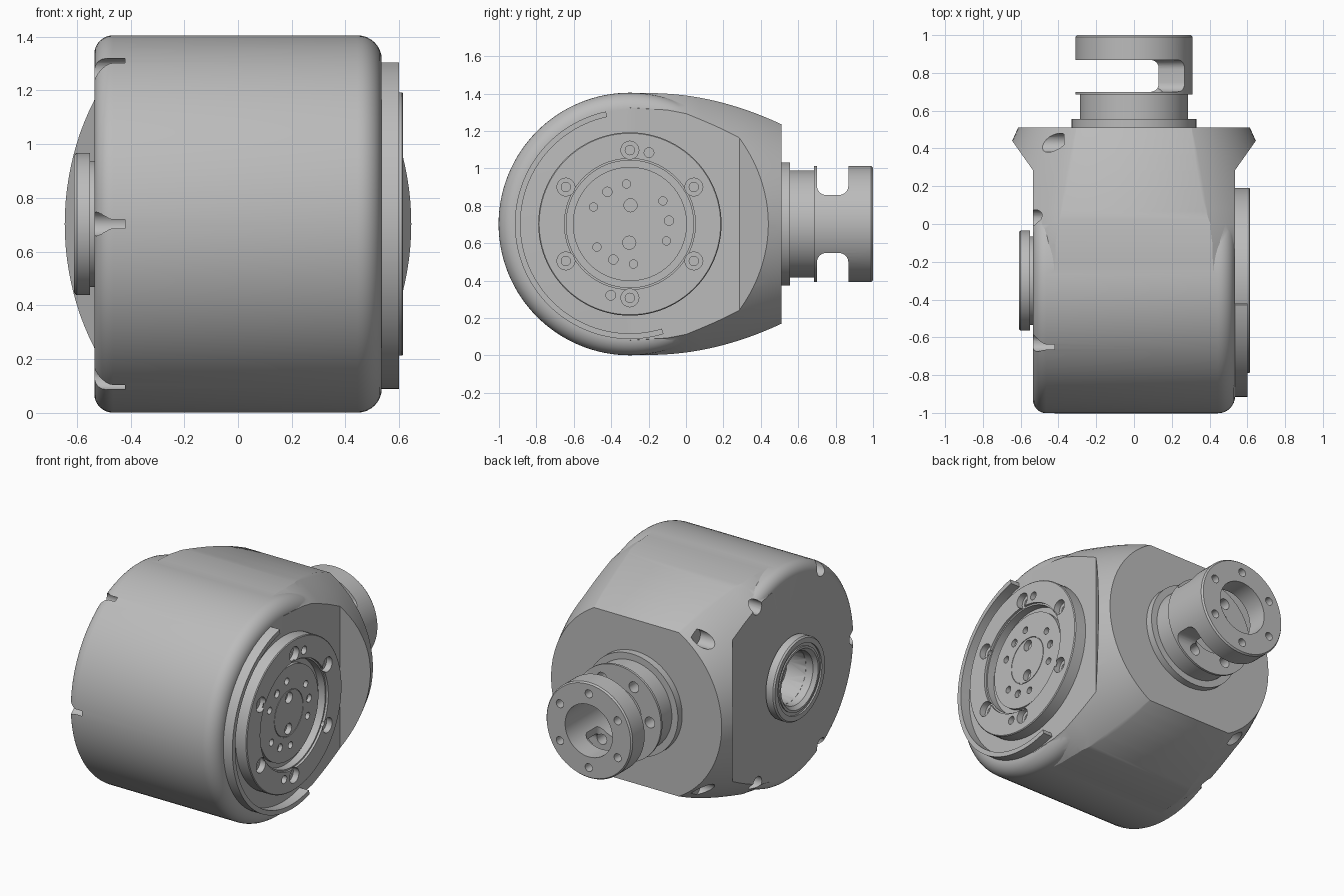
import bpy, bmesh, math
from math import sin, cos, pi, radians
from mathutils import Vector

cube = bpy.data.objects.get("Cube")
if cube:
    bpy.data.objects.remove(cube, do_unlink=True)

grey = bpy.data.materials.new("machined grey")
grey.use_nodes = True
grey.diffuse_color = (0.5, 0.5, 0.5, 1)
grey.node_tree.nodes["Principled BSDF"].inputs["Base Color"].default_value = (0.5, 0.5, 0.5, 1)

MID = 0.703            # height of both axes
DRUM = (-0.3, MID)     # y, z of the drum axis
NECK = (0, MID)        # x, z of the output axis
SIDE = 0.535           # half width of the drum


def place(axis, a, b, h):
    return Vector({"x": (h, a, b), "y": (a, h, b), "z": (a, b, h)}[axis])


def lathe(bm, axis, centre, profile, segs=96):
    """Revolve (radius, height) points; closed as a loop if it misses the axis."""
    rings = []
    for r, h in profile:
        n = segs if r > 0 else 1
        rings.append([bm.verts.new(place(axis, centre[0] + r * cos(2 * pi * i / segs),
                                         centre[1] + r * sin(2 * pi * i / segs), h)) for i in range(n)])
    pairs = list(zip(rings, rings[1:]))
    if profile[0][0] > 0:
        pairs.append((rings[-1], rings[0]))
    for p, q in pairs:
        for i in range(segs):
            j = i + 1
            corners = [p[i % len(p)], p[j % len(p)], q[j % len(q)], q[i % len(q)]]
            bm.faces.new(list(dict.fromkeys(corners)))


def prism(bm, axis, points, h0, h1):
    low = [bm.verts.new(place(axis, a, b, h0)) for a, b in points]
    high = [bm.verts.new(place(axis, a, b, h1)) for a, b in points]
    bm.faces.new(low)
    bm.faces.new(high[::-1])
    for i in range(len(low)):
        j = (i + 1) % len(low)
        bm.faces.new([low[i], low[j], high[j], high[i]])


def arc(centre, r, start, end, steps):
    return [(centre[0] + r * cos(radians(start + (end - start) * i / steps)),
             centre[1] + r * sin(radians(start + (end - start) * i / steps))) for i in range(steps + 1)]


def rounded_rect(a0, a1, b0, b1, r):
    return (arc((a1 - r, b1 - r), r, 0, 90, 8) + arc((a0 + r, b1 - r), r, 90, 180, 8)
            + arc((a0 + r, b0 + r), r, 180, 270, 8) + arc((a1 - r, b0 + r), r, 270, 360, 8))


def make(name, build, *args):
    bm = bmesh.new()
    build(bm, *args)
    bmesh.ops.recalc_face_normals(bm, faces=bm.faces)
    mesh = bpy.data.meshes.new(name)
    bm.to_mesh(mesh)
    bm.free()
    mesh.materials.append(grey)
    obj = bpy.data.objects.new(name, mesh)
    bpy.context.collection.objects.link(obj)
    return obj


def activate(obj):
    bpy.ops.object.select_all(action="DESELECT")
    obj.select_set(True)
    bpy.context.view_layer.objects.active = obj


def combine(obj, operation, build, *args):
    tool = make("helper", build, *args)
    tool.hide_render = True
    mod = obj.modifiers.new("cut", "BOOLEAN")
    mod.operation, mod.solver, mod.object = operation, "EXACT", tool
    activate(obj)
    bpy.ops.object.modifier_apply(modifier=mod.name)
    bpy.data.objects.remove(tool, do_unlink=True)


def finish(obj):
    activate(obj)
    bpy.ops.object.shade_smooth_by_angle(angle=radians(28))


def polar(centre, r, degrees):
    return (centre[0] + r * cos(radians(degrees)), centre[1] + r * sin(radians(degrees)))


def bores(bm, axis, holes):
    """Each hole is centre, radius, bottom, top."""
    for centre, r, bottom, top in holes:
        lathe(bm, axis, centre, [(0, bottom), (r, bottom), (r, top), (0, top)], 20)


# Housing rear: tapering outline, trimmed by a round nose and flared cheeks
upper = [(-0.2 + 0.71 * i / 16, 0.7 - 0.167 * (i / 16) ** 2) for i in range(17)]
upper.insert(0, (-0.3, 0.7))
outline = [(y, MID + z) for y, z in upper] + [(y, MID - z) for y, z in reversed(upper)]
housing = make("housing", prism, "x", outline, -0.8, 0.8)
nose = [(0, -0.35), (0.822, -0.35), (0.82, -0.3), (0.811, -0.1), (0.797, 0), (0.773, 0.08),
        (0.742, 0.18), (0.708, 0.28), (0.678, 0.36), (0.645, 0.44), (0.605, 0.53), (0, 0.53)]
combine(housing, "INTERSECT", lathe, "y", NECK, nose)
cheek = [(SIDE, -0.35), (SIDE, 0.285), (0.68, 0.49), (0.68, 0.55)]
plan = cheek + [(-x, y) for x, y in reversed(cheek)]
combine(housing, "INTERSECT", prism, "z", plan, -0.5, 2)

# Housing drum with rounded rims
left, right = 0.09, 0.07
R = 0.702
drum = ([(0, -SIDE)] + arc((R - right, -SIDE + right), right, -90, 0, 8)
        + arc((R - left, SIDE - left), left, 0, 90, 8) + [(0, SIDE)])
combine(housing, "UNION", lathe, "x", DRUM, drum, 128)

# Screw pockets on the cover side
pockets = [(polar(DRUM, 0.66, a), 0.045, -0.42, -0.8) for a in (60, 120, 180, 240, 300)]
pockets += [((0.43, MID + s * 0.49), 0.05, -0.37, -0.8) for s in (1, -1)]
combine(housing, "DIFFERENCE", bores, "x", pockets)
combine(housing, "DIFFERENCE", bores, "x", [(DRUM, 0.17, -0.4, -0.7)])
finish(housing)

# Cover-side hub ring
hub = make("hub_ring", lathe, "x", DRUM,
           [(0.17, -0.5), (0.235, -0.5), (0.235, -0.55), (0.265, -0.55), (0.265, -0.6), (0.257, -0.61),
            (0.225, -0.61), (0.225, -0.6), (0.205, -0.6), (0.205, -0.608), (0.19, -0.608), (0.17, -0.585)])
finish(hub)

# Raised arc guard around the drive flange
guard = make("arc_guard", prism, "x", arc(DRUM, 0.615, 102, 287, 64) + arc(DRUM, 0.585, 287, 102, 64),
             0.52, 0.6)
finish(guard)

# Drive flange with a recessed rotor
flange = make("drive_flange", lathe, "x", DRUM,
              [(0, 0.52), (0.49, 0.52), (0.49, 0.61), (0.485, 0.615), (0.35, 0.615), (0.35, 0.6),
               (0.34, 0.6), (0.34, 0.55), (0.305, 0.55), (0.305, 0.575), (0.149, 0.575),
               (0.149, 0.57), (0.145, 0.57), (0.145, 0.575), (0, 0.575)])
holes = []
for k in range(6):
    holes.append((polar(DRUM, 0.395, 30 + 60 * k), 0.048, 0.575, 0.7))
    holes.append((polar(DRUM, 0.215, 35 + 60 * k), 0.022, 0.54, 0.7))
holes += [(polar(DRUM, 0.395, a), 0.026, 0.56, 0.7) for a in (75, 255)]
holes += [(polar(DRUM, 0.21, a), 0.025, 0.55, 0.7) for a in (5, 125, 245)]
holes += [(polar(DRUM, 0.1, a), 0.035, 0.54, 0.7) for a in (88, 268)]
combine(flange, "DIFFERENCE", bores, "x", holes)
sockets = [(polar(DRUM, 0.395, 30 + 60 * k), 0.025, 0.54, 0.7) for k in range(6)]
combine(flange, "DIFFERENCE", bores, "x", sockets)
finish(flange)

# Output neck, lip and end cap
neck = make("output_neck", lathe, "y", NECK,
            [(0, 0.49), (0.33, 0.49), (0.33, 0.555), (0.287, 0.555), (0.287, 0.685), (0.31, 0.685),
             (0.31, 0.99), (0.302, 1), (0.17, 1), (0.17, 0.62), (0, 0.62)])
# Gap that leaves one bridge on the left side
for low, high in ((MID + 0.155, MID + 0.5), (MID - 0.5, MID - 0.155)):
    combine(neck, "DIFFERENCE", prism, "x", rounded_rect(0.7, 0.868, low, high, 0.05), -0.5, 0.5)
combine(neck, "DIFFERENCE", prism, "z", rounded_rect(-0.6, 0.13, 0.7, 0.868, 0.04), 0.2, 1.2)
# Screw holes through the cap and into the neck face
screws = [(polar(NECK, 0.24, 30 + 60 * k), 0.026, 0.93, 1.1) for k in range(6)]
screws += [(polar(NECK, 0.23, 60 * k), 0.035, 0.62, 0.75) for k in range(1, 6)]
combine(neck, "DIFFERENCE", bores, "y", screws)
finish(neck)
